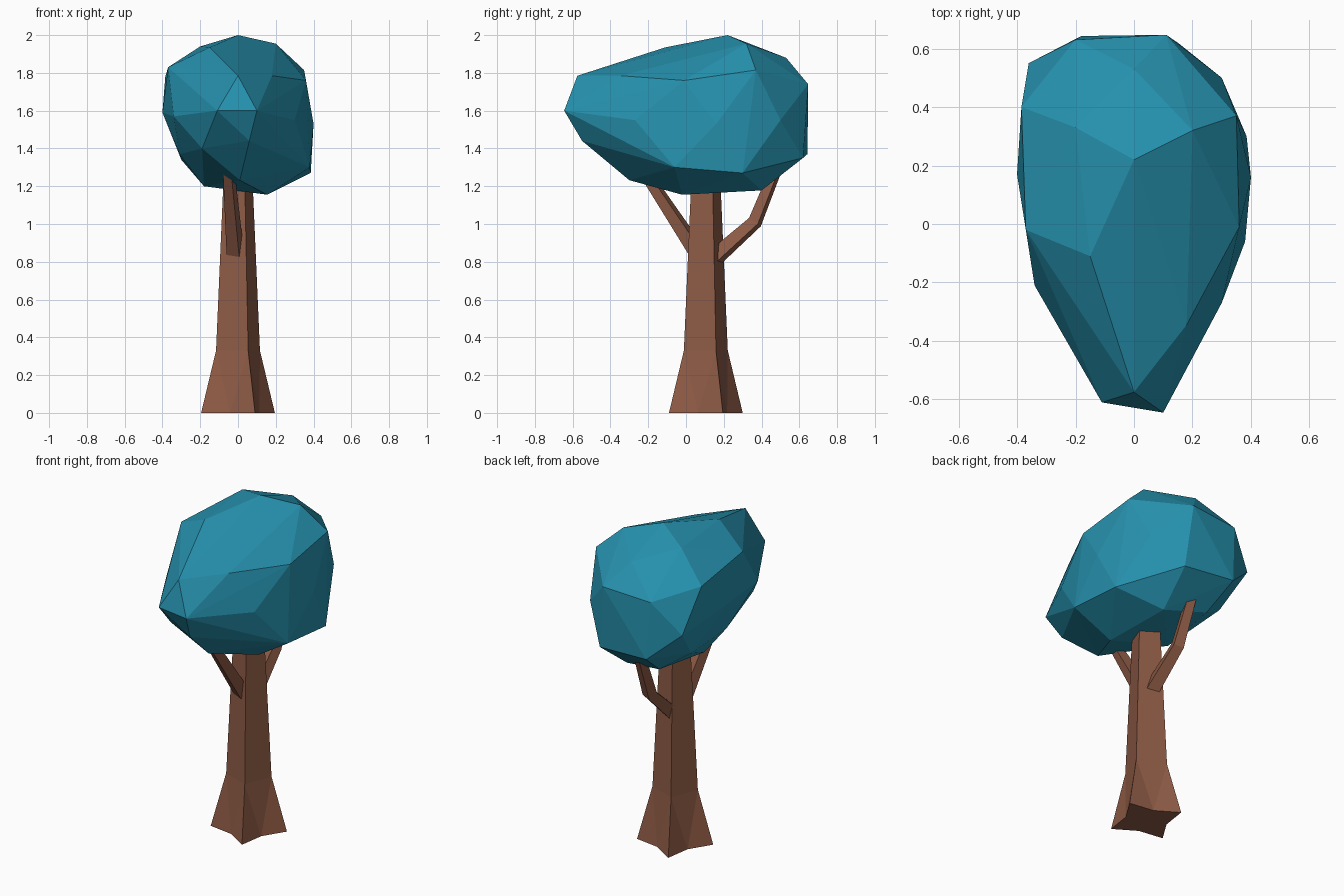
import bpy, bmesh, math
from mathutils import Vector

if "Cube" in bpy.data.objects:
    bpy.data.objects.remove(bpy.data.objects["Cube"])


def material(name, rgb):
    m = bpy.data.materials.new(name)
    m.diffuse_color = (*rgb, 1)
    m.use_nodes = True
    m.node_tree.nodes["Principled BSDF"].inputs["Base Color"].default_value = m.diffuse_color
    return m


BARK = material("brown bark", (0.27, 0.104, 0.06))
LEAF = material("teal leaves", (0.019, 0.283, 0.42))


def finish(name, bm, mat):
    bmesh.ops.recalc_face_normals(bm, faces=bm.faces)
    me = bpy.data.meshes.new(name)
    bm.to_mesh(me)
    bm.free()
    me.materials.append(mat)
    ob = bpy.data.objects.new(name, me)
    bpy.context.collection.objects.link(ob)
    return ob


def skin(name, rings, mat):
    """Closed tube through rings of equal point count."""
    bm = bmesh.new()
    vs = [[bm.verts.new(p) for p in r] for r in rings]
    n = len(vs[0])
    for a, b in zip(vs, vs[1:]):
        for i in range(n):
            j = (i + 1) % n
            bm.faces.new((a[i], a[j], b[j], b[i]))
    bm.faces.new(vs[0][::-1])
    bm.faces.new(vs[-1])
    bmesh.ops.triangulate(bm, faces=[f for f in bm.faces if len(f.verts) == 4])
    return finish(name, bm, mat)


# trunk: turned square with a flared foot whose sides are notched inward
def trunk_ring(z, radius, mid):
    ring = []
    for i in range(8):
        a = math.radians(24.8 + 45 * i)
        r = radius * (mid if i % 2 else 1)
        ring.append((r * math.cos(a), 0.105 + r * math.sin(a), z))
    return ring


FLAT = math.cos(math.pi / 4)
skin("trunk", [trunk_ring(0, 0.215, 0.56), trunk_ring(0.33, 0.128, FLAT),
               trunk_ring(1.25, 0.084, FLAT)], BARK)


# branches: tapered four-sided limbs
def branch(name, path, radii):
    pts = [Vector(p) for p in path]
    rings = []
    for i, p in enumerate(pts):
        d = (pts[min(i + 1, len(pts) - 1)] - pts[max(i - 1, 0)]).normalized()
        u = d.cross(Vector((1, 0, 0))).normalized()
        v = d.cross(u)
        rings.append([p + radii[i] * (math.cos(a) * u + math.sin(a) * v)
                      for a in (math.radians(25 + 90 * k) for k in range(4))])
    skin(name, rings, BARK)


branch("front_branch", [(-0.015, 0.06, 0.85), (-0.05, -0.23, 1.29)], [0.05, 0.033])
branch("back_branch", [(0, 0.14, 0.81), (-0.01, 0.365, 1.01), (-0.02, 0.49, 1.32)],
       [0.052, 0.042, 0.033])

# crown: faceted hull around its key corners
CORNERS = [
    (0, 0.22, 2.0), (-0.15, -0.11, 1.935), (0.2, 0.32, 1.955), (-0.2, 0.33, 1.94),
    (0, 0.53, 1.88), (0, -0.575, 1.785), (0.18, -0.345, 1.785), (0.36, -0.01, 1.76),
    (0.35, 0.37, 1.815), (-0.37, -0.02, 1.83), (-0.385, 0.4, 1.78), (0.11, 0.647, 1.74),
    (-0.2, 0.63, 1.72), (0.1, -0.645, 1.6), (-0.11, -0.61, 1.6), (0.3, -0.27, 1.55),
    (0.4, 0.16, 1.53), (0.3, 0.5, 1.55), (-0.4, 0.17, 1.59), (-0.34, -0.21, 1.57),
    (-0.36, 0.55, 1.53), (0.06, -0.55, 1.44), (-0.19, -0.38, 1.4), (0.38, -0.06, 1.3),
    (0.385, 0.3, 1.27), (0.15, 0.62, 1.35), (-0.18, 0.643, 1.37), (-0.31, 0.05, 1.37),
    (0.01, -0.3, 1.232), (0.155, -0.02, 1.155), (-0.18, 0.08, 1.2), (0.12, 0.4, 1.178),
    (-0.14, 0.46, 1.23), (-0.3, 0.38, 1.34)]
bm = bmesh.new()
for c in CORNERS:
    bm.verts.new(c)
res = bmesh.ops.convex_hull(bm, input=bm.verts)
loose = [v for v in bm.verts if not v.link_faces]
bmesh.ops.delete(bm, geom=loose, context='VERTS')
finish("crown", bm, LEAF)
